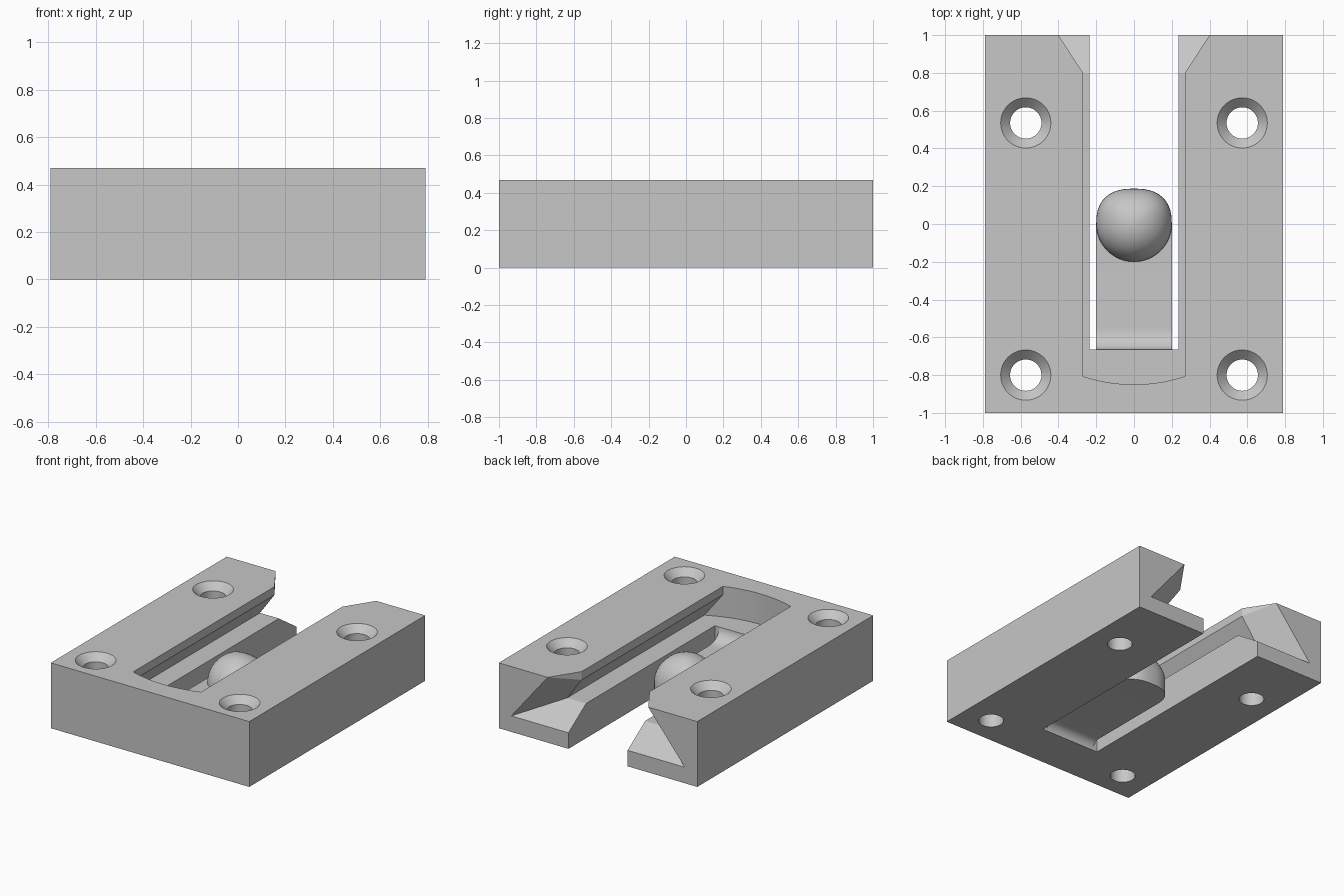
import bpy
import bmesh
from math import sin, cos, pi, radians
from mathutils import Vector

start_cube = bpy.data.objects.get("Cube")
if start_cube:
    bpy.data.objects.remove(start_cube)

grey = bpy.data.materials.new("plain grey")
grey.use_nodes = True
grey.diffuse_color = (0.57, 0.57, 0.57, 1)
grey.node_tree.nodes["Principled BSDF"].inputs["Base Color"].default_value = grey.diffuse_color


def finish(name, bm):
    """Turn a bmesh into a grey object."""
    bmesh.ops.recalc_face_normals(bm, faces=bm.faces)
    mesh = bpy.data.meshes.new(name)
    bm.to_mesh(mesh)
    bm.free()
    mesh.materials.append(grey)
    obj = bpy.data.objects.new(name, mesh)
    bpy.context.collection.objects.link(obj)
    return obj


def loft(name, ring_a, ring_b):
    """Closed solid between two rings with equal point counts."""
    bm = bmesh.new()
    a = [bm.verts.new(p) for p in ring_a]
    b = [bm.verts.new(p) for p in ring_b]
    bm.faces.new(a)
    bm.faces.new(b)
    for i in range(len(a)):
        j = (i + 1) % len(a)
        bm.faces.new((a[i], a[j], b[j], b[i]))
    return finish(name, bm)


def box(name, x, y0, y1, z0, z1):
    ring = [(-x, y0), (x, y0), (x, y1), (-x, y1)]
    return loft(name, [(*p, z0) for p in ring], [(*p, z1) for p in ring])


def frustum(name, x, y, r0, r1, z0, z1, n=48):
    turn = [2 * pi * i / n for i in range(n)]
    return loft(name, [(x + r0 * cos(t), y + r0 * sin(t), z0) for t in turn],
                [(x + r1 * cos(t), y + r1 * sin(t), z1) for t in turn])


def activate(obj):
    bpy.ops.object.select_all(action='DESELECT')
    obj.select_set(True)
    bpy.context.view_layer.objects.active = obj


def boolean(target, cutter, operation='DIFFERENCE'):
    """Apply a boolean and discard the cutter."""
    mod = target.modifiers.new("cut", 'BOOLEAN')
    mod.operation = operation
    mod.solver = 'EXACT'
    mod.object = cutter
    activate(target)
    bpy.ops.object.modifier_apply(modifier=mod.name)
    bpy.data.objects.remove(cutter)


def smooth(obj):
    activate(obj)
    bpy.ops.object.shade_smooth_by_angle(angle=radians(30))


def section(half, y):
    """Mirror a half cross-section across x at depth y."""
    return [(x, y, z) for x, z in half] + [(-x, y, z) for x, z in reversed(half)]


# Solid block
TOP = 0.47
block = box("base_block", 0.79, -1, 1, 0, TOP)

# Undercut channel with a rounded blind end
inner = [(0.27, 0.6), (0.27, 0.41), (0.385, 0.25)]
outer = [(0.40, 0.6), (0.40, TOP), (0.69, 0.115)]
channel = loft("channel_cutter", section(inner, -0.95), section(inner, 0.9))
arc = [radians(210 + 120 * i / 32) for i in range(33)]
plan = [(0.85 * cos(t), 0.85 * sin(t)) for t in arc] + [(0.74, 0.805), (-0.74, 0.805)]
plan_solid = loft("plan_cutter", [(*p, 0.1) for p in plan], [(*p, 0.55) for p in plan])
boolean(channel, plan_solid, 'INTERSECT')
boolean(block, channel)

# Flared entry, run slightly past the back face
front_ring = [Vector(p) for p in section(inner, 0.80)]
back_ring = [Vector(p) for p in section(outer, 1.0)]
flare = loft("flare_cutter", front_ring,
             [f.lerp(b, 1.05) for f, b in zip(front_ring, back_ring)])
boolean(block, flare)

# Through slot
boolean(block, box("slot_cutter", 0.235, -0.665, 1.1, -0.1, 0.33))

# Countersunk screw holes
for x in (-0.573, 0.573):
    for y in (0.535, -0.80):
        boolean(block, frustum("hole_cutter", x, y, 0.083, 0.083, -0.1, 0.5))
        boolean(block, frustum("sink_cutter", x, y, 0.083, 0.183, TOP - 0.05, TOP + 0.05))
smooth(block)

# Spring tongue with fillets at its root
LOW, HIGH, ROOT = 0.06, 0.16, -0.665
quarter = [pi / 2 * i / 10 for i in range(11)]
upper = [(ROOT + 0.115 * (1 - cos(t)), 0.25 - 0.09 * sin(t)) for t in quarter]
lower = [(ROOT + LOW * (1 - cos(t)), LOW * sin(t)) for t in reversed(quarter)]
side = upper + [(0, HIGH), (0, LOW)] + lower
tongue = loft("spring_tongue", [(-0.2, y, z) for y, z in side], [(0.2, y, z) for y, z in side])
smooth(tongue)

# Domed catch at the tongue tip, squarer towards the back
bm = bmesh.new()
bmesh.ops.create_uvsphere(bm, u_segments=48, v_segments=24, radius=0.2)
for v in bm.verts:
    r = v.co.xy.length
    if v.co.y > 0 and r > 1e-5:
        c, s = abs(v.co.x) / r, v.co.y / r
        k = (c ** 2.5 + s ** 2.5) ** -0.4
        v.co.x *= k
        v.co.y *= k * 0.935
bmesh.ops.bisect_plane(bm, geom=bm.verts[:] + bm.edges[:] + bm.faces[:],
                       plane_co=(0, 0, 0), plane_no=(0, 0, -1), clear_outer=True)
rim = [e for e in bm.edges if e.is_boundary]
skirt = bmesh.ops.extrude_edge_only(bm, edges=rim)["geom"]
for v in skirt:
    if isinstance(v, bmesh.types.BMVert):
        v.co.z = LOW - HIGH
bmesh.ops.holes_fill(bm, edges=[e for e in bm.edges if e.is_boundary])
bmesh.ops.translate(bm, verts=bm.verts, vec=(0, 0, HIGH))
catch = finish("catch_dome", bm)
smooth(catch)
